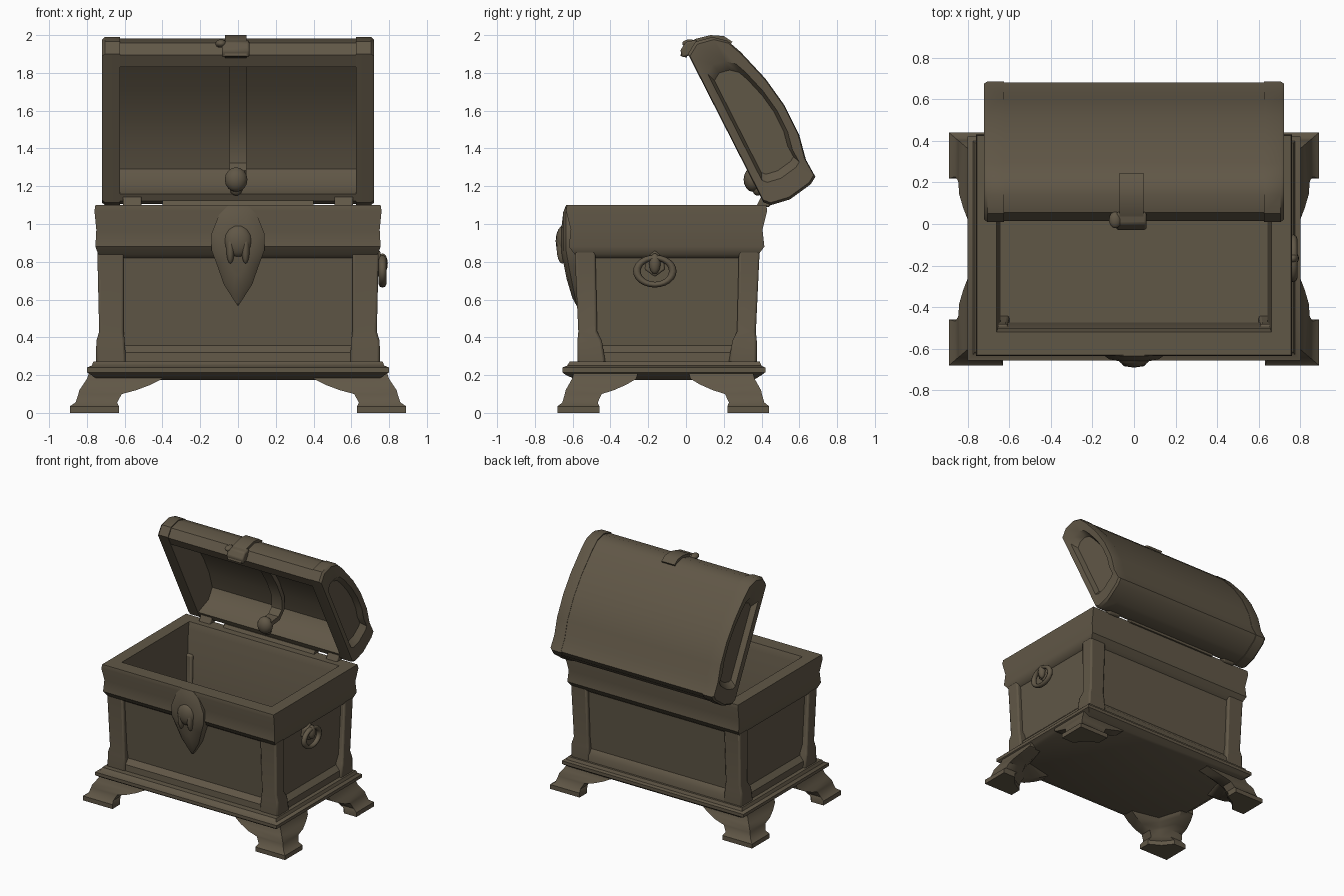
import bpy, bmesh, math
from mathutils import Vector

if "Cube" in bpy.data.objects:
    bpy.data.objects.remove(bpy.data.objects["Cube"], do_unlink=True)

brown = bpy.data.materials.new("aged_brown")
brown.use_nodes = True
COLOR = (0.118, 0.095, 0.062, 1)
brown.diffuse_color = COLOR
brown.node_tree.nodes["Principled BSDF"].inputs["Base Color"].default_value = COLOR


def finish(obj, angle=38):
    """Give the part its colour and smooth its soft edges."""
    obj.data.materials.append(brown)
    bpy.ops.object.select_all(action="DESELECT")
    obj.select_set(True)
    bpy.context.view_layer.objects.active = obj
    bpy.ops.object.shade_smooth_by_angle(angle=math.radians(angle))
    return obj


def loft(name, rings, bevel=0):
    """Skin a list of equal-length point rings and cap both ends."""
    bm = bmesh.new()
    loops = [[bm.verts.new(p) for p in ring] for ring in rings]
    n = len(loops[0])
    for a, b in zip(loops, loops[1:]):
        for i in range(n):
            j = (i + 1) % n
            bm.faces.new((a[i], a[j], b[j], b[i]))
    bm.faces.new(loops[0])
    bm.faces.new(loops[-1])
    bmesh.ops.recalc_face_normals(bm, faces=bm.faces)
    mesh = bpy.data.meshes.new(name)
    bm.to_mesh(mesh)
    bm.free()
    obj = bpy.data.objects.new(name, mesh)
    bpy.context.collection.objects.link(obj)
    if bevel:
        mod = obj.modifiers.new("soft_edges", "BEVEL")
        mod.width, mod.segments = bevel, 2
    return finish(obj)


def rect(z, hx, y0, y1):
    return [(-hx, y0, z), (hx, y0, z), (hx, y1, z), (-hx, y1, z)]


def slice_at(x, profile):
    return [(x, y, z) for y, z in profile]


def prism(name, profile, x0, x1, bevel=0):
    return loft(name, [slice_at(x0, profile), slice_at(x1, profile)], bevel)


def strap(name, path, thick, x0, x1):
    """Thin band following a side-on path, thickened to one side."""
    pts = [Vector(p) for p in path]
    inner = []
    for i, p in enumerate(pts):
        t = (pts[min(i + 1, len(pts) - 1)] - pts[max(i - 1, 0)]).normalized()
        inner.append(p + Vector((t.y, -t.x)) * thick)
    return prism(name, [tuple(p) for p in pts + inner[::-1]], x0, x1)


def ball(name, loc, size):
    bpy.ops.mesh.primitive_uv_sphere_add(segments=16, ring_count=8, radius=1, location=loc)
    obj = bpy.context.object
    obj.name, obj.scale = name, size
    return finish(obj, 60)


# Hollow body: panels, flared rim, inner walls and floor
loft("body", [rect(*r) for r in (
    (0.24, 0.69, -0.52, 0.33), (0.82, 0.71, -0.56, 0.36), (0.84, 0.74, -0.59, 0.385),
    (0.88, 0.755, -0.62, 0.415), (0.97, 0.75, -0.61, 0.405), (1.07, 0.76, -0.635, 0.43),
    (1.10, 0.755, -0.63, 0.425), (1.10, 0.66, -0.52, 0.33), (1.05, 0.655, -0.50, 0.31),
    (0.30, 0.64, -0.47, 0.28))])

# Corner posts with flared collars at the bottom
for sx, side in ((1, "left"), (-1, "right")):
    for sy, end in ((-1, "front"), (1, "back")):
        rings = []
        for z, hx, hy, w, d in ((0.26, 0.752, 0.475, 0.16, 0.15), (0.38, 0.75, 0.475, 0.15, 0.13),
                                (0.43, 0.735, 0.47, 0.13, 0.10), (0.86, 0.745, 0.49, 0.14, 0.11)):
            x, y = sx * hx, -0.1 + sy * hy
            xi, yi = x - sx * w, y - sy * d
            rings.append([(x, y, z), (xi, y, z), (xi, yi, z), (x, yi, z)])
        loft(f"{end}_{side}_post", rings, 0.012)

# Bottom rail and stepped base moulding
loft("bottom_rail", [rect(0.25, 0.735, -0.57, 0.375), rect(0.32, 0.73, -0.565, 0.37),
                     rect(0.36, 0.69, -0.525, 0.335)])
loft("base_moulding", [rect(*r) for r in (
    (0.175, 0.74, -0.58, 0.36), (0.20, 0.775, -0.635, 0.40), (0.215, 0.80, -0.655, 0.42),
    (0.24, 0.80, -0.655, 0.42), (0.25, 0.775, -0.63, 0.40), (0.272, 0.765, -0.615, 0.39))])

# Ogee bracket feet, each an L shape that spreads into two wings
for sx, side in ((1, "left"), (-1, "right")):
    for sy, end in ((-1, "front"), (1, "back")):
        rings = []
        for z, o, wing in ((0, 0, 0.26), (0.035, 0, 0.26), (0.055, 0.03, 0.22), (0.10, 0.045, 0.23),
                           (0.12, 0.05, 0.30), (0.15, 0.07, 0.36), (0.18, 0.09, 0.40), (0.21, 0.10, 0.40)):
            t, k = 0.11, o + 0.17
            shape = ((o, o), (o + wing, o), (o + wing, o + t), (k, k), (o + t, o + wing), (o, o + wing))
            rings.append([(sx * (0.89 - a), -0.12 + sy * (0.56 - b * 0.85), z) for a, b in shape])
        loft(f"{end}_{side}_foot", rings)

# Domed lid: outer arch and inner hollow seen from the side, as (y, z)
arch = [(0.01, 1.90), (0.05, 1.965), (0.14, 1.99), (0.22, 1.97), (0.29, 1.91), (0.42, 1.77),
        (0.52, 1.63), (0.60, 1.47), (0.635, 1.34), (0.685, 1.25), (0.66, 1.21), (0.55, 1.13),
        (0.45, 1.10), (0.41, 1.115)]
hollow = [(0.05, 1.83), (0.14, 1.89), (0.21, 1.88), (0.36, 1.71), (0.46, 1.56), (0.53, 1.42),
          (0.57, 1.29), (0.52, 1.21), (0.39, 1.16)]


def scaled(profile, f, cy=0.38, cz=1.53):
    return [(cy + (y - cy) * f, cz + (z - cz) * f) for y, z in profile]


prism("lid_shell", scaled(arch, 0.985) + hollow[::-1], -0.66, 0.66)
for sx, side in ((1, "left"), (-1, "right")):
    loft(f"{side}_lid_end", [slice_at(sx * 0.625, arch), slice_at(sx * 0.705, arch),
                             slice_at(sx * 0.72, scaled(arch, 0.97)),
                             slice_at(sx * 0.715, scaled(arch, 0.72)),
                             slice_at(sx * 0.675, scaled(arch, 0.62))])

# Hinge strip and knuckles
prism("hinge_strip", [(0.38, 1.09), (0.44, 1.09), (0.44, 1.115), (0.40, 1.125)], -0.40, 0.40)
for x in (-0.56, 0.56):
    prism("hinge_knuckle", [(0.37, 1.09), (0.44, 1.09), (0.46, 1.12), (0.40, 1.15)], x - 0.05, x + 0.05, 0.008)

# Inner strap running down the hollow to a knob that hooks outwards
strap("inner_strap", [(0.10, 1.88), (0.20, 1.89), (0.35, 1.72), (0.455, 1.56), (0.52, 1.42),
                      (0.52, 1.31), (0.46, 1.25), (0.36, 1.24)], 0.035, -0.045, 0.045)
ball("strap_knob", (-0.01, 0.355, 1.235), (0.06, 0.05, 0.065))
ball("strap_tip", (-0.01, 0.38, 1.19), (0.035, 0.03, 0.04))

# Clasp over the lid's front edge
strap("lid_clasp", [(-0.03, 1.89), (-0.015, 1.94), (0.05, 1.98), (0.13, 2.0), (0.20, 1.995),
                    (0.245, 1.965)], 0.035, -0.07, 0.045)
prism("clasp_hook", [(-0.02, 1.88), (-0.03, 1.92), (0.0, 1.965), (0.06, 1.975), (0.04, 1.90)], -0.085, 0.06, 0.01)
ball("clasp_curl", (-0.09, 0.02, 1.955), (0.03, 0.04, 0.022))

# Shield-shaped lock plate, following the slope of the front
half = [(0.05, 1.10), (0.10, 1.05), (0.14, 0.95), (0.14, 0.86), (0.11, 0.78), (0.075, 0.68), (0.03, 0.61)]
shield = half + [(0, 0.565)] + [(-x, z) for x, z in reversed(half)]


def shield_ring(f, depth):
    ring = []
    for x, z in shield:
        zz = 0.85 + (z - 0.85) * f
        slope = max(0, 0.85 - zz) * 0.2
        ring.append((x * f, -depth + slope, zz))
    return ring


loft("lock_plate", [shield_ring(1, 0.54), shield_ring(1, 0.635), shield_ring(0.85, 0.65), shield_ring(0.5, 0.66)])
ball("lock_boss", (0, -0.645, 0.91), (0.075, 0.045, 0.085))
for x in (-0.04, 0.04):
    ball("lock_staple", (x, -0.655, 0.87), (0.022, 0.03, 0.08))

# Drop handle on one side only
bpy.ops.mesh.primitive_torus_add(major_radius=0.095, minor_radius=0.02, major_segments=24,
                                 minor_segments=8, location=(0.765, -0.165, 0.75),
                                 rotation=(0, math.pi / 2, 0))
handle = bpy.context.object
handle.name, handle.scale = "side_handle", (0.75, 1, 1)
finish(handle, 60)
prism("handle_plate", [(-0.22, 0.76), (-0.165, 0.72), (-0.11, 0.76), (-0.12, 0.82), (-0.165, 0.86), (-0.21, 0.82)],
      0.70, 0.755, 0.008)
ball("handle_knob", (0.765, -0.165, 0.79), (0.028, 0.03, 0.055))
